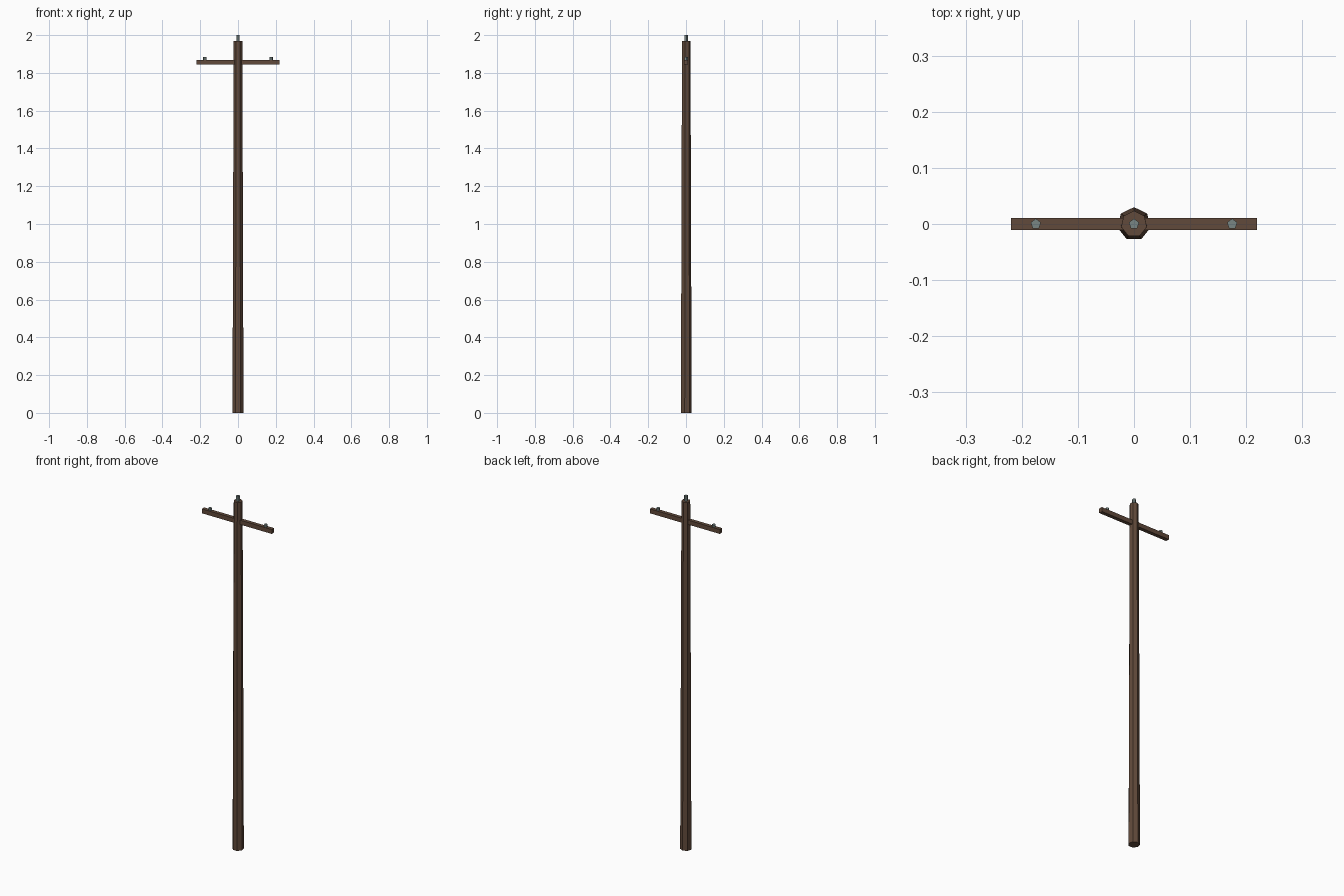
import bpy, math

if "Cube" in bpy.data.objects:
    bpy.data.objects.remove(bpy.data.objects["Cube"])

def material(name, rgb):
    m = bpy.data.materials.new(name)
    m.diffuse_color = (*rgb, 1)
    m.use_nodes = True
    m.node_tree.nodes["Principled BSDF"].inputs["Base Color"].default_value = m.diffuse_color
    return m

wood = material("brown wood", (0.12, 0.068, 0.043))
glass = material("grey green ceramic", (0.19, 0.24, 0.23))

def prism(name, sides, r1, r2, x, z0, z1, mat):
    """Upright tapered prism with one corner towards +y."""
    bpy.ops.mesh.primitive_cone_add(vertices=sides, radius1=r1, radius2=r2,
                                    depth=z1 - z0, location=(x, 0, (z0 + z1) / 2))
    o = bpy.context.object
    o.name = name
    # Make sure a corner points to +y
    v = max(o.data.vertices, key=lambda p: p.co.y).co
    turn = math.atan2(v.x, v.y)
    if abs(turn) > 1e-4:
        o.rotation_euler.z = turn
    o.data.materials.append(mat)
    return o

# Tapered seven-sided pole
prism("pole", 7, 0.030, 0.0235, 0, 0, 1.97, wood)

# Cross arm
bpy.ops.mesh.primitive_cube_add(size=1, location=(0, 0, 1.857))
arm = bpy.context.object
arm.name = "cross_arm"
arm.scale = (0.438, 0.021, 0.025)
arm.data.materials.append(wood)

# Insulators: one on the pole top, one near each arm end
prism("top_insulator", 5, 0.0095, 0.0095, 0, 1.965, 2.0, glass)
for side, x in (("left", -0.175), ("right", 0.175)):
    prism(side + "_insulator", 5, 0.0095, 0.0095, x, 1.865, 1.884, glass)
